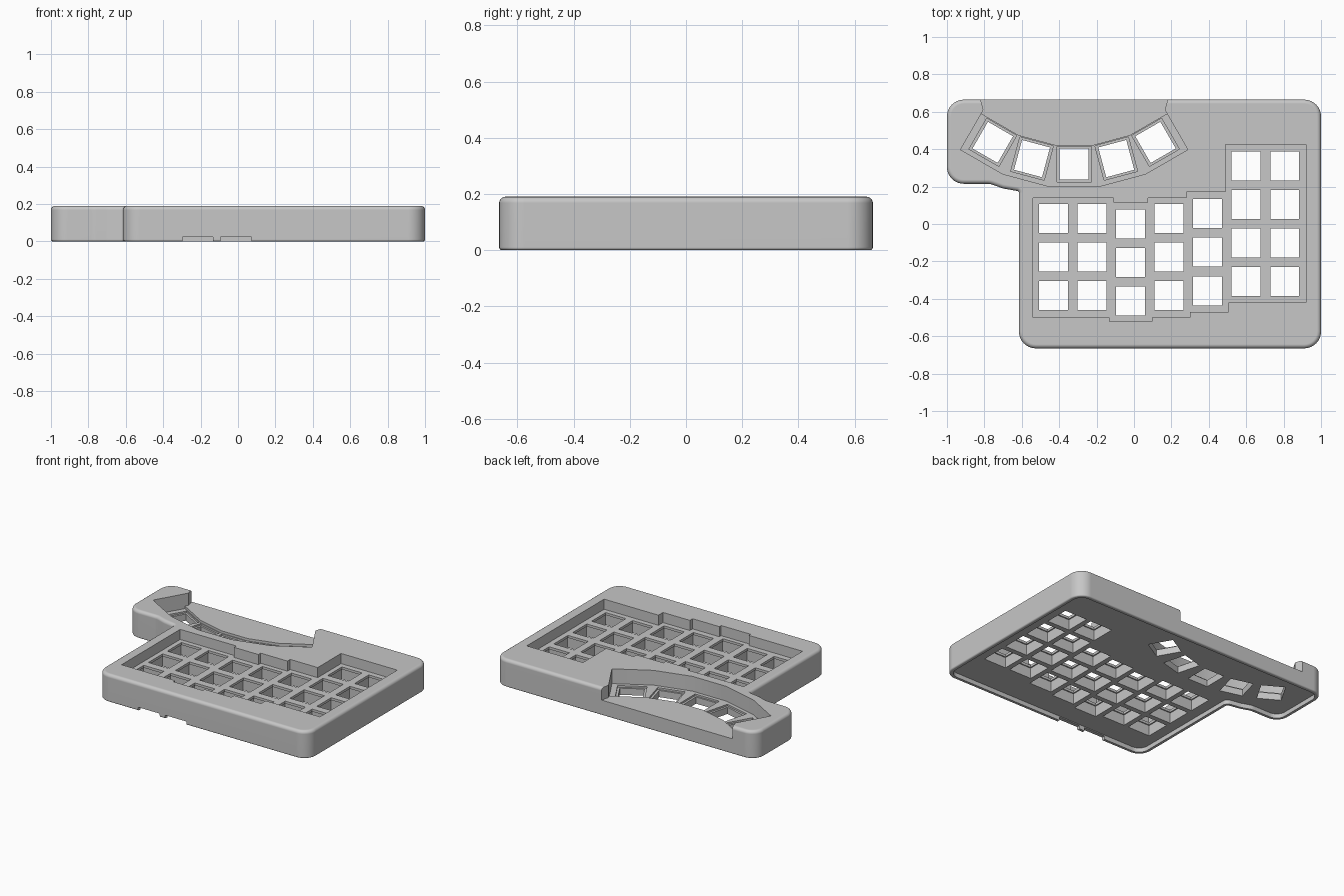
import bpy, bmesh, math
from mathutils import Vector, Matrix

cube = bpy.data.objects.get("Cube")
if cube:
    bpy.data.objects.remove(cube, do_unlink=True)

TOP, PLATE, THUMB, FLOOR, LOW = 0.19, 0.12, 0.088, 0.03, 0.105
HOLE, PITCH = 0.155, 0.206

grey = bpy.data.materials.new("case_grey")
grey.use_nodes = True
colour = (0.57, 0.57, 0.57, 1)
grey.diffuse_color = colour
grey.node_tree.nodes["Principled BSDF"].inputs["Base Color"].default_value = colour


def rounded(corners, steps=8):
    """Round each (x, y, radius) corner of a polygon with a tangent arc."""
    pts = []
    for i, (x, y, r) in enumerate(corners):
        p = Vector((x, y))
        a = (Vector(corners[i - 1][:2]) - p).normalized()
        b = (Vector(corners[(i + 1) % len(corners)][:2]) - p).normalized()
        half = a.angle(b) / 2
        centre = p + (a + b).normalized() * r / math.sin(half)
        start = p + a * r / math.tan(half) - centre
        end = p + b * r / math.tan(half) - centre
        turn = start.angle_signed(end)
        for k in range(steps + 1):
            pts.append(centre + Matrix.Rotation(-turn * k / steps, 2) @ start)
    return pts


def inset(pts, d):
    """Offset a counter-clockwise outline inwards."""
    out = []
    for i, p in enumerate(pts):
        t = (pts[(i + 1) % len(pts)] - pts[i - 1]).normalized()
        out.append(p + Vector((-t.y, t.x)) * d)
    return out


def rect(x, y, w, h, angle=0.0):
    turn = Matrix.Rotation(angle, 2)
    return [Vector((x, y)) + turn @ Vector((sx * w / 2, sy * h / 2))
            for sx, sy in ((-1, -1), (1, -1), (1, 1), (-1, 1))]


def prisms(name, outlines, z0, z1, bevels=()):
    """Extrude outlines between two heights; bevels lists (height, offset)."""
    bm = bmesh.new()
    for pts in outlines:
        face = bm.faces.new([bm.verts.new((p[0], p[1], z0)) for p in pts])
        ext = bmesh.ops.extrude_face_region(bm, geom=[face])["geom"]
        bmesh.ops.translate(bm, vec=(0, 0, z1 - z0),
                            verts=[v for v in ext if isinstance(v, bmesh.types.BMVert)])
    bmesh.ops.recalc_face_normals(bm, faces=bm.faces)
    for z, offset in bevels:
        rim = [e for e in bm.edges if all(abs(v.co.z - z) < 1e-5 for v in e.verts)]
        bmesh.ops.bevel(bm, geom=rim, offset=offset, segments=4, profile=0.5,
                        affect='EDGES')
    mesh = bpy.data.meshes.new(name)
    bm.to_mesh(mesh)
    bm.free()
    mesh.materials.append(grey)
    obj = bpy.data.objects.new(name, mesh)
    bpy.context.collection.objects.link(obj)
    return obj


# Case body with rounded corners and softened rims
outline = rounded([(-1, 0.665, 0.09), (-1, 0.215, 0.09), (-0.77, 0.215, 0.08),
                   (-0.70, 0.19, 0.05), (-0.615, 0.175, 0.012),
                   (-0.615, -0.665, 0.09), (1, -0.665, 0.09), (1, 0.665, 0.09)])
case = prisms("keyboard_case", [outline], 0, TOP, [(TOP, 0.022), (0, 0.01)])

# Stepped recess around the main keys
key_recess = [(-.54, .14), (-.54, -.5), (-.13, -.5), (-.13, -.52), (.095, -.52),
              (.095, -.5), (.3, -.5), (.3, -.47), (.505, -.47), (.505, -.42),
              (.92, -.42), (.92, .425), (.49, .425), (.49, .17), (.28, .17),
              (.28, .14), (.075, .14), (.075, .115), (-.11, .115), (-.11, .14)]

# Thumb keys fan around a point behind the case
FAN = Vector((-0.32, 1.19))


def fan_point(radius, degrees, side=0.0):
    """Point at a radius and angle of the fan, shifted sideways along its tangent."""
    a = math.radians(degrees)
    return (FAN + Vector((math.sin(a), -math.cos(a))) * radius
            + Vector((math.cos(a), math.sin(a))) * side)


def fan_arc(apothem):
    """Five straight facets; the end facets have square-cut sides."""
    corner = apothem / math.cos(math.radians(7.5))
    return ([fan_point(apothem, -30, -0.13)]
            + [fan_point(corner, a) for a in (-22.5, -7.5, 7.5, 22.5)]
            + [fan_point(apothem, 30, 0.13)])


thumb_recess = fan_arc(0.99) + fan_arc(0.77)[::-1]
# Lowered deck open to the rear
rear_deck = fan_arc(0.85) + [fan_point(0.745, 30, 0.13), (0.18, 0.665), (0.18, 0.8),
                             (-0.82, 0.8), (-0.82, 0.665), fan_point(0.745, -30, -0.13)]

# Switch openings: a thin plate lip above a slightly wider socket
columns = [(.03, 3), (.03, 3), (0, 3), (.03, 3), (.055, 3), (.31, 4), (.31, 4)]
keys = [(-0.43 + PITCH * c, top - PITCH * r)
        for c, (top, count) in enumerate(columns) for r in range(count)]
holes = [rect(x, y, HOLE, HOLE) for x, y in keys]
sockets = [rect(x, y, HOLE + 0.016, HOLE + 0.016) for x, y in keys]
seats = []
for degrees in range(-30, 31, 15):
    p, a = fan_point(0.87, degrees), math.radians(degrees)
    holes.append(rect(p.x, p.y, HOLE, HOLE + 0.01, a))
    seats.append(rect(p.x, p.y, 0.185, 0.19, a))

# Slots in the front of the bottom lip
slots = [rect(x, -0.66, 0.165, 0.12) for x in (-0.215, -0.01)]

cutters = [
    prisms("underside_cutter", [inset(outline, 0.025)], -0.1, FLOOR),
    prisms("key_recess_cutter", [key_recess], PLATE, 0.4),
    prisms("rear_deck_cutter", [rear_deck], LOW, 0.41),
    prisms("thumb_recess_cutter", [thumb_recess], THUMB, 0.42),
    prisms("thumb_seat_cutter", seats, THUMB - 0.012, 0.3),
    prisms("switch_hole_cutter", holes, -0.12, 0.43),
    prisms("socket_cutter", sockets, -0.13, PLATE - 0.017),
    prisms("front_slot_cutter", slots, -0.11, 0.024),
]
bpy.context.view_layer.objects.active = case
for cutter in cutters:
    cutter.hide_render = True
    mod = case.modifiers.new(cutter.name, 'BOOLEAN')
    mod.operation, mod.solver, mod.object = 'DIFFERENCE', 'EXACT', cutter
    bpy.ops.object.modifier_apply(modifier=mod.name)
    bpy.data.objects.remove(cutter, do_unlink=True)

# Smooth the rounded edges, keep the cut edges crisp
bpy.ops.object.select_all(action='DESELECT')
case.select_set(True)
bpy.ops.object.shade_smooth_by_angle(angle=math.radians(32))
weighted = case.modifiers.new("weighted_normals", 'WEIGHTED_NORMAL')
weighted.keep_sharp = True
